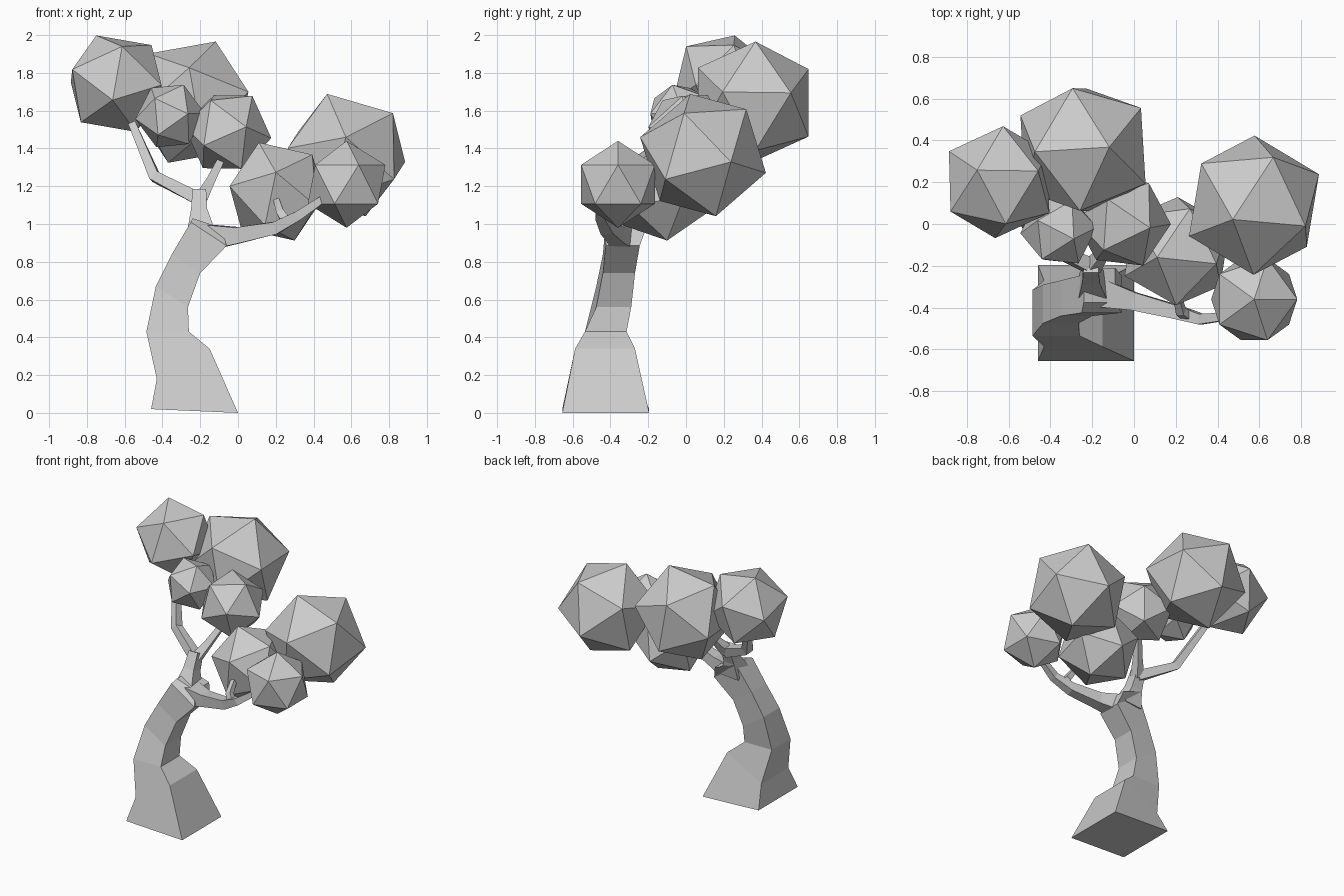
import bpy, bmesh
from mathutils import Vector, Matrix

if "Cube" in bpy.data.objects:
    bpy.data.objects.remove(bpy.data.objects["Cube"])


def finish(bm, name):
    bmesh.ops.recalc_face_normals(bm, faces=bm.faces)
    me = bpy.data.meshes.new(name)
    bm.to_mesh(me)
    bm.free()
    ob = bpy.data.objects.new(name, me)
    bpy.context.collection.objects.link(ob)
    return ob


def skin(name, loops):
    """Four-sided tube through a list of four-corner loops, capped at both ends."""
    bm = bmesh.new()
    rings = [[bm.verts.new(p) for p in loop] for loop in loops]
    for a, b in zip(rings, rings[1:]):
        for i in range(4):
            j = (i + 1) % 4
            bm.faces.new((a[i], a[j], b[j], b[i]))
    bm.faces.new(rings[0])
    bm.faces.new(rings[-1])
    return finish(bm, name)


def branch(name, path):
    """Square tapered limb along (x, y, z, half width) points."""
    pts = [Vector(p[:3]) for p in path]
    loops = []
    for i, p in enumerate(pts):
        d = (pts[min(i + 1, len(pts) - 1)] - pts[max(i - 1, 0)]).normalized()
        ref = Vector((0, 1, 0))
        u = (ref - d * ref.dot(d)).normalized()
        v = d.cross(u)
        w = path[i][3]
        loops.append([p + (u * a + v * b) * w
                      for a, b in ((1, 1), (1, -1), (-1, -1), (-1, 1))])
    return skin(name, loops)


def foliage(name, centre, radius, corner=(0, 0, 1), neighbour=(2, 0, 1)):
    """Icosahedron turned so two neighbouring corners point the given ways."""
    z = Vector(corner).normalized()
    n = Vector(neighbour)
    x = (n - z * n.dot(z)).normalized()
    y = z.cross(x)
    rot = Matrix((x, y, z)).transposed().to_4x4()
    bm = bmesh.new()
    bmesh.ops.create_icosphere(bm, subdivisions=1, radius=radius,
                               matrix=Matrix.Translation(centre) @ rot)
    return finish(bm, name)


# Curved trunk: left x, left z, right x, right z, front y, back y
trunk = [
    (-.46, .02, .00, .00, -.655, -.195),
    (-.43, .18, -.15, .34, -.587, -.27),
    (-.485, .43, -.26, .43, -.535, -.315),
    (-.435, .67, -.265, .56, -.475, -.29),
    (-.35, .84, -.20, .74, -.44, -.27),
    (-.25, 1.01, -.06, .885, -.425, -.245),
    (-.24, 1.03, -.09, .98, -.375, -.21),
]
skin("trunk", [[(xl, y0, zl), (xr, y0, zr), (xr, y1, zr), (xl, y1, zl)]
               for xl, zl, xr, zr, y0, y1 in trunk])

# Limbs
branch("leader", [(-.195, -.30, .95, .07), (-.205, -.25, 1.06, .043),
                  (-.205, -.20, 1.17, .036)])
branch("left_branch", [(-.20, -.205, 1.13, .034), (-.44, -.09, 1.25, .028),
                       (-.56, .07, 1.53, .02)])
branch("middle_branch", [(-.20, -.205, 1.13, .034), (-.15, -.14, 1.22, .024),
                         (-.07, -.04, 1.38, .017)])
branch("right_branch", [(-.14, -.335, .93, .065), (.0, -.37, .94, .043),
                        (.20, -.42, .98, .033), (.32, -.455, 1.045, .025),
                        (.46, -.44, 1.14, .018)])
branch("right_twig", [(.26, -.44, 1.01, .024), (.225, -.42, 1.06, .02),
                      (.20, -.32, 1.14, .014)])

# Foliage balls
foliage("foliage_left", (-.645, .20, 1.743), .282, (-.106, .058, .257), (.183, .054, .207))
foliage("foliage_back", (-.244, .356, 1.645), .345, (.127, .012, .323), (.297, -.16, .06))
foliage("foliage_small", (-.36, -.03, 1.572), .185, (.07, -.04, .16), (-.085, .04, .148))
foliage("foliage_middle", (-.055, .012, 1.487), .234, (.13, -.03, .19), (.224, -.012, -.032))
foliage("foliage_right", (.574, .09, 1.365), .346, (-.103, -.069, .327), (.246, -.1, .222))
foliage("foliage_low", (.205, -.13, 1.172), .278, (-.095, -.03, .26), (.19, -.06, .195))
foliage("foliage_front", (.575, -.36, 1.21), .23)
